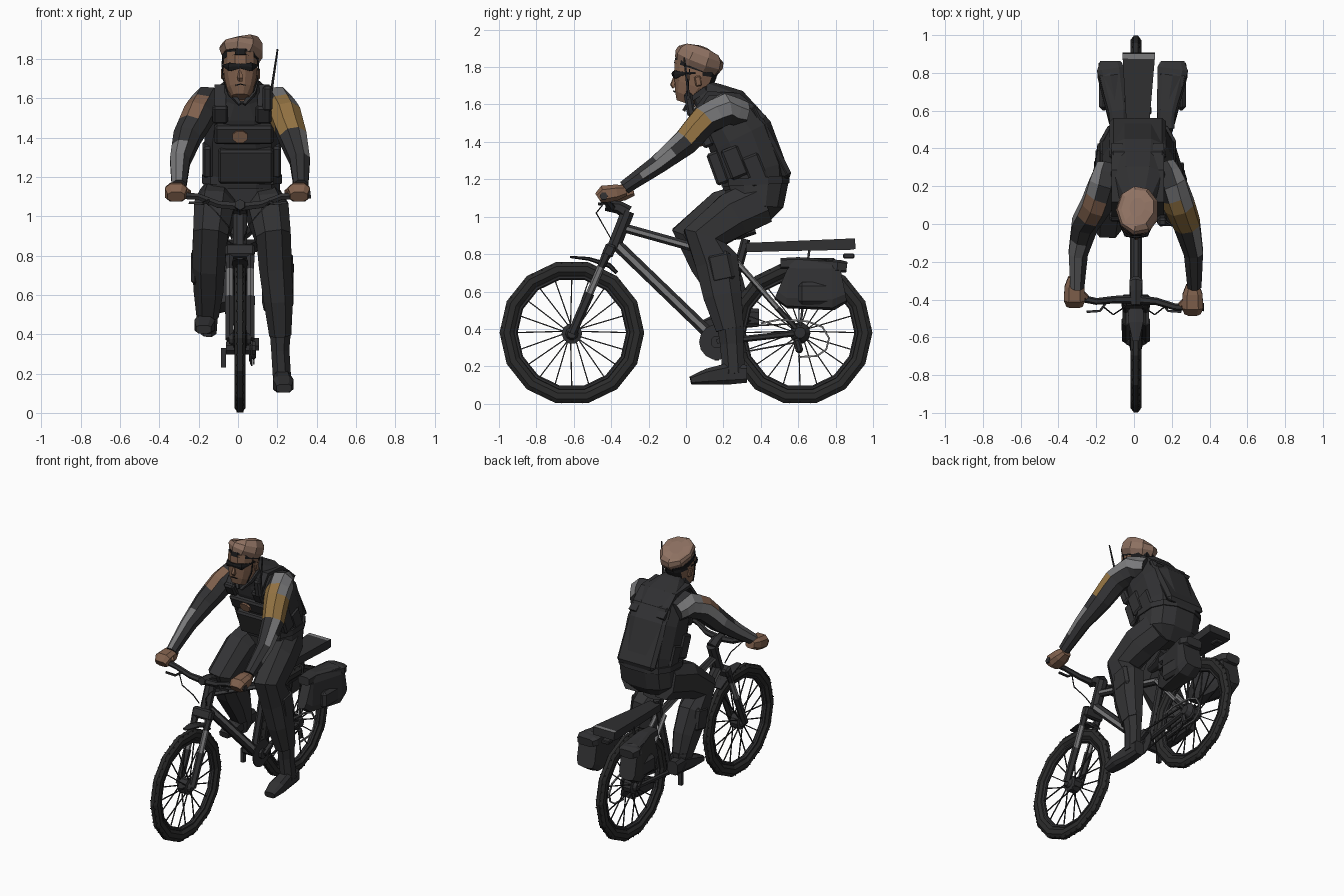
import bpy, bmesh, math
from mathutils import Vector, Matrix

cube = bpy.data.objects.get("Cube")
if cube:
    bpy.data.objects.remove(cube)

CX = 0.01  # centre line of bike and rider


def material(name, r, g, b):
    m = bpy.data.materials.new(name)
    m.use_nodes = True
    m.diffuse_color = (r, g, b, 1)
    node = next(n for n in m.node_tree.nodes if n.type == 'BSDF_PRINCIPLED')
    node.inputs["Base Color"].default_value = (r, g, b, 1)
    node.inputs["Roughness"].default_value = 0.8
    return m


CLOTH = material("charcoal cloth", .033, .033, .035)
VEST = material("vest black", .03, .03, .032)
RUBBER = material("tyre black", .024, .024, .024)
METAL = material("dark metal", .03, .03, .032)
GREY = material("worn grey", .19, .19, .195)
SKIN = material("skin brown", .22, .12, .075)
BERET = material("beret brown", .27, .165, .12)
GOLD = material("patch gold", .29, .17, .055)
LENS = material("lens black", .01, .01, .011)


def finish(name, bm, mats, rule=None):
    bmesh.ops.recalc_face_normals(bm, faces=bm.faces)
    if rule:
        for f in bm.faces:
            f.material_index = rule(f.calc_center_median(), f.normal)
    me = bpy.data.meshes.new(name)
    bm.to_mesh(me)
    bm.free()
    for m in mats if isinstance(mats, list) else [mats]:
        me.materials.append(m)
    ob = bpy.data.objects.new(name, me)
    bpy.context.collection.objects.link(ob)
    return ob


def loft(bm, pts, radii, n=6, power=1.0, ref=(1, 0, 0), sub=1, closed=False):
    """Skin rings (side radius, depth radius) along a path."""
    P = [Vector(p) for p in pts]
    R = [Vector(r if isinstance(r, tuple) else (r, r)) for r in radii]
    if sub > 1:
        mix = [(i, k / sub) for i in range(len(P) - 1) for k in range(sub)] + [(len(P) - 2, 1)]
        P, R = ([s[i].lerp(s[i + 1], t) for i, t in mix] for s in (P, R))
    rings, last = [], len(P) - 1
    for i, p in enumerate(P):
        a, b = (P[i - 1], P[(i + 1) % len(P)]) if closed else (P[max(i - 1, 0)], P[min(i + 1, last)])
        t = (b - a).normalized()
        side = Vector(ref) - t * t.dot(Vector(ref))
        side.normalize()
        up = t.cross(side)
        ring = []
        for k in range(n):
            ang = math.tau * (k + .5) / n
            c, s = (math.copysign(abs(v) ** power, v) for v in (math.cos(ang), math.sin(ang)))
            ring.append(bm.verts.new(p + side * c * R[i].x + up * s * R[i].y))
        rings.append(ring)
    pairs = list(zip(rings, rings[1:] + ([rings[0]] if closed else [])))
    for r0, r1 in pairs:
        for k in range(n):
            j = (k + 1) % n
            bm.faces.new((r0[k], r0[j], r1[j], r1[k]))
    if not closed:
        bm.faces.new(rings[0])
        bm.faces.new(rings[-1])


def tube(name, pts, radii, mats, rule=None, **kw):
    bm = bmesh.new()
    if not isinstance(radii, list):
        radii = [radii] * len(pts)
    loft(bm, pts, radii, **kw)
    return finish(name, bm, mats, rule)


def box(name, loc, size, mat, tilt=0, bevel=.012):
    """Box turned about x by tilt degrees, with chamfered edges."""
    bm = bmesh.new()
    bmesh.ops.create_cube(bm, size=1, matrix=Matrix.Diagonal((*size, 1)))
    bmesh.ops.bevel(bm, geom=bm.edges[:], offset=bevel, segments=1, affect='EDGES')
    bm.transform(Matrix.Translation(loc) @ Matrix.Rotation(math.radians(tilt), 4, 'X'))
    return finish(name, bm, mat)


# ---------- wheels ----------
def wheel(name, y):
    z, seg = .38, 14
    spot = lambda r, a, x=0: (CX + x, y + r * math.cos(a), z + r * math.sin(a))
    turn = [math.tau * i / seg for i in range(seg)]
    for part, r, w, m in (("tyre", .348, (.031, .042), RUBBER), ("rim", .303, (.018, .014), METAL)):
        tube(f"{name}_{part}", [spot(r, a) for a in turn], w, m, n=8, closed=True)
    bm = bmesh.new()
    for i in range(20):
        a, x = math.tau * i / 20, .03 * (-1) ** i
        loft(bm, [spot(.03, a + .25 * (-1) ** (i // 2), x), spot(.31, a)], [.0045] * 2, n=4)
    finish(name + "_spokes", bm, METAL)
    bm = bmesh.new()
    for i in range(42):
        a = math.tau * (i + .5) / 42
        off = (a % (math.tau / seg)) - math.pi / seg
        r = .386 * math.cos(math.pi / seg) / math.cos(off)
        for x in (-.015, .015):
            loft(bm, [spot(r - .012, a, x), spot(r + .001, a, x)], [.0045] * 2, n=4)
    finish(name + "_tread", bm, RUBBER)
    tube(name + "_hub", [(CX + x, y, z - .005) for x in (-.055, -.035, -.03, .03, .035, .055)],
         [.025, .035, .055, .055, .035, .025], METAL, n=10, ref=(0, 0, 1))


wheel("front_wheel", -.61)
wheel("rear_wheel", .61)

# ---------- frame and fork ----------
def flank(c, n):
    return int(abs(n.x) > .9)


tube("down_tube", [(CX, -.37, .85), (CX, .17, .33)], .034, [METAL, GREY], flank, n=8)
tube("top_tube", [(CX, -.33, .94), (CX, .28, .77)], .026, [METAL, GREY], flank, n=8)
tube("seat_tube", [(CX, .17, .33), (CX, .32, .88)], .024, METAL)
tube("head_tube", [(CX, -.385, .84), (CX, -.31, 1.03)], .038, METAL, n=8)
tube("stem", [(CX, -.31, 1.02), (CX, -.36, 1.05), (CX, -.43, 1.06)], [.04, .035, .028], METAL)
box("fork_crown", (CX, -.41, .82), (.15, .06, .07), METAL, -24)
for s, side in ((1, "left"), (-1, "right")):
    x = CX + s * .053
    tube(side + "_fork_leg", [(x, -.61, .375), (x, -.515, .59), (x, -.515, .59), (x, -.455, .73), (x, -.415, .82)],
         [.024, .026, .02, .02, .026], [METAL, GREY], lambda c, n: int(.6 < c.z < .72))
    tube(side + "_seat_stay", [(x, .61, .38), (CX + s * .045, .49, .51), (CX + s * .03, .27, .76)], .015, [METAL, GREY],
         lambda c, n: int(n.z > -.1 and c.z > .53))
    tube(side + "_chain_stay", [(x, .61, .38), (CX + s * .04, .17, .33)], .017, METAL)
    tube(side + "_rack_strut", [(x, .61, .4), (x, .66, .83)], .009, METAL, n=4)
tube("front_mudguard", [(CX, -.62, .785), (CX, -.52, .775), (CX, -.41, .74), (CX, -.37, .7)],
     [(.02, .006), (.045, .01), (.05, .014), (.035, .01)], METAL)

# ---------- handlebar ----------
bar = [(-.36, -.375, 1.11), (-.2, -.41, 1.1), (-.1, -.4, 1.06), (.02, -.4, 1.05),
       (.12, -.41, 1.06), (.22, -.44, 1.1), (.37, -.44, 1.11)]
tube("handlebar", bar, [.022, .018, .02, .024, .02, .018, .022], METAL, ref=(0, 0, 1))
for s, side in ((1, "left"), (-1, "right")):
    tube(side + "_brake_lever", [(s * .15, -.42, 1.08), (s * .18, -.46, 1.065), (s * .25, -.465, 1.07)], .009, METAL, n=4, ref=(0, 0, 1))
    tube(side + "_brake_cable", [(s * .16, -.44, 1.07), (s * .11, -.48, 1.02), (s * .05, -.44, .95), (s * .03, -.4, .88)], .004, METAL, n=4)

# ---------- drivetrain ----------
BB = (.165, .33)
for i, (r, x) in enumerate(((.095, .065), (.07, .055))):
    tube(f"chainring_{i}", [(x, *BB), (x + .008, *BB)], r, METAL, n=14, ref=(0, 0, 1))
tube("bottom_bracket", [(-.06, *BB), (.09, *BB)], .035, METAL, n=8, ref=(0, 0, 1))
for s, side, dy, dz in ((1, "left", .08, .04), (-1, "right", .0, -.1)):
    x, y, z = CX + s * .085, *BB
    tube(side + "_crank", [(x, y, z), (x, y + dy, z + dz)], .018, METAL, n=4)
for dz in (-.08, .08):
    tube("chain_run", [(.065, BB[0], BB[1] + dz), (.065, .61, .38 + dz * .6)], .006, METAL, n=4)
tube("cassette", [(.05, .61, .38), (.08, .61, .38)], [.055, .03], METAL, n=10, ref=(0, 0, 1))
box("derailleur", (.08, .6, .31), (.025, .04, .08), METAL, 15)
tube("gear_cable", [(.08, .4, .43), (.08, .5, .45), (.08, .65, .44), (.08, .73, .41), (.08, .765, .35),
                    (.08, .75, .29), (.08, .7, .255), (.08, .6, .25)], .007, GREY, n=4)

# ---------- saddle, rack and bags ----------
tube("saddle", [(CX, .18, .89), (CX, .28, .905), (CX, .37, .93)], [(.03, .02), (.05, .03), (.08, .025)], VEST, n=8)
tube("rack", [(.02, .32, .835), (.02, .52, .842), (.025, .875, .853), (.025, .875, .853), (.025, .905, .855)],
     [(.045, .025), (.06, .026), (.085, .03), (.085, .03), (.085, .028)], [METAL, GREY],
     lambda c, n: int(c.y > .87 and n.z > .5), n=4, power=0)
box("rear_reflector", (.02, .87, .79), (.06, .06, .025), METAL, bevel=.005)
for s, side, tip, tail, w in ((1, "left", .17, .205, .085), (-1, "right", -.085, -.125, .075)):
    tube(side + "_pannier", [(tip, .515, .66), (tip, .55, .645), (tail, .79, .64), (tail, .84, .65)],
         [(.035, .11), (.05, .135), (w * .95, .14), (w * .85, .11)], CLOTH, n=10, power=.45)
    tube(side + "_pannier_flap", [(tip, .505, .75), (tip, .6, .75), (tail, .82, .735), (tail, .86, .73)],
         [(.045, .03), (.05, .035), (w, .035), (w * .75, .03)], CLOTH, n=8, power=.5)
    box(side + "_pannier_pocket", (tail + s * (w - .04), .7, .59), (.05, .2, .12), CLOTH, bevel=.02)

# ---------- legs ----------
LEGS = {
    "left": [(.12, .4, 1.08), (.155, .25, 1.01), (.18, .1, .89), (.19, .165, .76), (.205, .195, .58), (.215, .235, .4)],
    "right": [(-.1, .4, 1.08), (-.12, .2, 1.02), (-.14, .04, .9), (-.15, .13, .77), (-.15, .21, .63), (-.155, .27, .5)]}
for side, path in LEGS.items():
    s = 1 if side == "left" else -1
    girth = [(.1, .13), (.11, .13), (.095, .125), (.09, .125), (.08, .11), (.06, .08)]
    tube(side + "_trouser_leg", path, girth, CLOTH, n=8, power=.85)
    kx, ky, kz = path[3]
    box(side + "_leg_pocket", (kx + s * .07, ky + .02, kz - .03), (.04, .13, .16), CLOTH, 12, .018)
    x, y, z = path[-1]
    floor, toe = (.1, .025) if s > 0 else (.4, .09)
    back = toe + .3
    tube(side + "_boot_shaft", [(x, y, z + .04), (x, y + .01, z - .08), (x + s * .01, back - .07, floor + .06)],
         [(.06, .078), (.05, .068), (.05, .065)], VEST, n=8)
    tube(side + "_boot", [(x + .01 * s, back, floor + .06), (x + .01 * s, back - .1, floor + .06),
                          (x + .015 * s, toe + .09, floor + .045), (x + .02 * s, toe, floor + .025)],
         [(.04, .05), (.045, .06), (.055, .045), (.04, .022)], VEST, n=8, power=.6)

# ---------- torso ----------
TX = .02
tube("hips", [(TX, .36, .99), (TX, .37, 1.06), (TX, .375, 1.2)], [(.13, .09), (.2, .155), (.2, .18)], CLOTH, n=12, power=.75)
tube("torso", [(TX, .37, 1.16), (TX, .36, 1.24), (TX, .29, 1.43), (TX, .19, 1.58), (TX, .12, 1.64), (TX, .085, 1.67)],
     [(.195, .175), (.195, .185), (.195, .185), (.17, .15), (.105, .095), (.075, .07)], VEST, n=12, power=.75)
tube("belt", [(TX, .372, 1.17), (TX, .37, 1.21)], [(.208, .187)] * 2, VEST, n=12, power=.75)
box("back_panel", (TX, .45, 1.4), (.3, .05, .44), VEST, 27, .022)
box("belly_pouch", (TX + .02, .17, 1.26), (.28, .07, .18), VEST, 20)
box("chest_band", (TX + .01, .105, 1.42), (.3, .06, .1), VEST, 24)
tube("chest_badge", [(.01, .082, 1.41), (.01, .063, 1.403)], (.042, .034), SKIN, n=8)
for s, side in ((1, "left"), (-1, "right")):
    for y, z in ((.26, 1.29), (.37, 1.25)):
        box(side + "_side_pouch", (TX + s * .175, y, z), (.05, .1, .17), VEST, 22)
    box(side + "_chest_pouch", (TX + s * .11, .05, 1.52), (.08, .04, .1), VEST, 30)
    tube(side + "_shoulder_strap", [(TX + s * .11, .04, 1.55), (TX + s * .11, .12, 1.66), (TX + s * .11, .28, 1.65), (TX + s * .11, .42, 1.53)],
         [(.03, .012)] * 4, VEST, n=4, power=0)
    tube(side + "_collar", [(TX + s * .01, -.01, 1.57), (TX + s * .06, .03, 1.63), (TX + s * .072, .1, 1.68), (TX, .16, 1.69)],
         [.012, .018, .02, .02], VEST, n=4)
box("radio", (.15, .02, 1.6), (.05, .045, .13), VEST, 10)
tube("radio_antenna", [(.165, .02, 1.6), (.202, -.01, 1.85)], [.008, .005], VEST, n=5)

# ---------- arms ----------
def left_sleeve(c, n):
    if 1.42 < c.z < 1.63 and -.06 < c.y < .11 and (n.y < -.1 or n.x > .7) and n.z > -.7:
        return 2
    return int((c.z > 1.54 and c.y > .1 and n.z > -.15 and n.x > 0) or (-.2 < c.y < -.06 and n.x > .25 and n.z > -.3))


def right_sleeve(c, n):
    if 1.5 < c.z < 1.63 and n.y < -.1 and n.z > -.5 and c.x < -.17 and c.y < .13:
        return 3
    shoulder = c.z > 1.42 and n.z > -.1 and n.x < 0 and n.y > -.35
    return int(shoulder or (1.17 < c.z < 1.38 and n.x < .3 and n.z > -.2))


for s, side, rule in ((1, "left", left_sleeve), (-1, "right", right_sleeve)):
    out = .01 if s > 0 else -.01
    arm = [(.14, .31, 1.55), (.175 + out, .21, 1.575), (.22 + out, .1, 1.515), (.27, 0, 1.4), (.305, -.15, 1.28), (.31, -.33, 1.155)]
    tube(side + "_arm", [(CX + s * x, y, z) for x, y, z in arm], [.07, .09, .085, .075, .055, .04],
         [CLOTH, GREY, GOLD, SKIN], rule, n=8, sub=2)
    hx, hy = (.31, -.41) if s > 0 else (-.315, -.37)
    tube(side + "_hand", [(hx, hy + .09, 1.14), (hx, hy + .04, 1.13), (hx, hy - .03, 1.12), (hx, hy - .06, 1.1)],
         [(.035, .03), (.055, .045), (.06, .05), (.045, .03)], SKIN, n=8, power=.7)
    tube(side + "_thumb", [(hx - s * .02, hy + .02, 1.15), (hx - s * .065, hy - .02, 1.12)], [.02, .015], SKIN)

# ---------- head ----------
HX = .012
tube("neck", [(HX, .1, 1.6), (HX, .075, 1.7)], [.06, .055], SKIN, n=8)
tube("head", [(HX, -.004, 1.608), (HX, .008, 1.645), (HX, .035, 1.7), (HX, .05, 1.76), (HX, .055, 1.83)],
     [(.045, .05), (.07, .074), (.085, .105), (.09, .118), (.088, .118)], [SKIN, LENS],
     lambda c, n: int(c.y > .1 and c.z > 1.66), n=12, power=.85)
tube("nose", [(HX, -.062, 1.745), (HX, -.07, 1.705), (HX, -.062, 1.69)], [.007, .016, .012], SKIN, n=5)
tube("moustache", [(HX - .025, -.06, 1.667), (HX, -.066, 1.673), (HX + .025, -.06, 1.667)], .004, LENS, n=4, ref=(0, 0, 1))
tube("sunglasses", [(HX - .09, .05, 1.768), (HX - .082, -.005, 1.766), (HX - .055, -.058, 1.76), (HX, -.068, 1.764),
                    (HX + .055, -.058, 1.76), (HX + .082, -.005, 1.766), (HX + .09, .05, 1.768)],
     [(.005, .005), (.008, .006), (.025, .01), (.014, .01), (.025, .01), (.008, .006), (.005, .005)], LENS, n=6, ref=(0, 0, 1))
for s, side in ((1, "left"), (-1, "right")):
    box(side + "_ear", (HX + s * .088, .065, 1.725), (.022, .035, .055), SKIN, 10, .006)
    tube(side + "_chin_strap", [(HX + s * .094, .02, 1.79), (HX + s * .088, .012, 1.7), (HX + s * .065, -.005, 1.63)], .004, LENS, n=4)
tube("beret_band", [(HX, .05, 1.785), (HX, .06, 1.815)], [(.094, .124), (.097, .127)], LENS, n=12)
tube("beret", [(HX, .056, 1.806), (HX + .006, .069, 1.838), (HX + .01, .08, 1.868), (HX + .008, .086, 1.884), (HX + .004, .089, 1.892)],
     [(.097, .126), (.115, .138), (.11, .13), (.09, .105), (.045, .055)], BERET, n=9)
